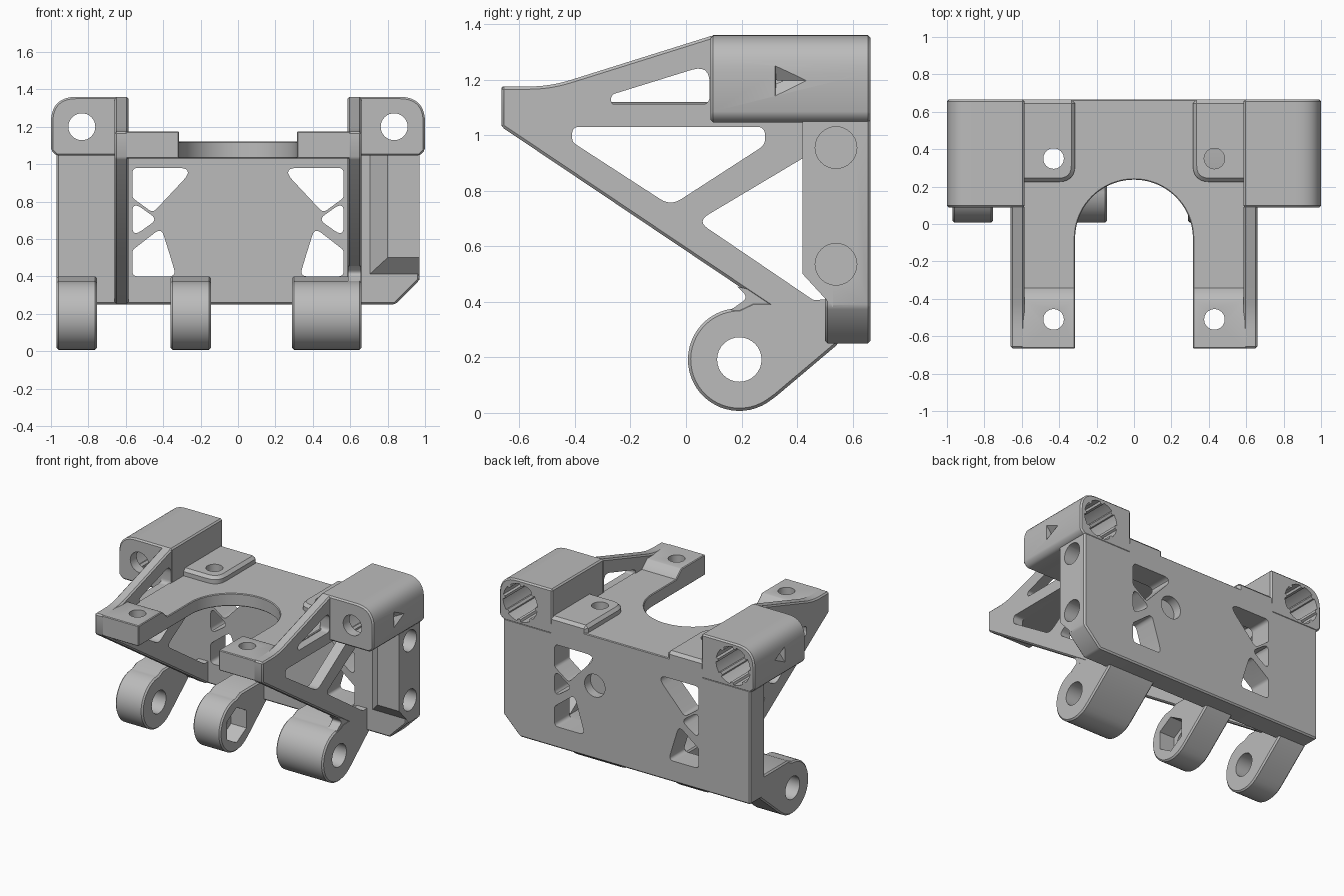
import bpy, bmesh, math
from mathutils import Vector

cube = bpy.data.objects.get("Cube")
if cube:
    bpy.data.objects.remove(cube)

grey = bpy.data.materials.new("plain grey")
grey.use_nodes = True
grey.diffuse_color = (0.5, 0.5, 0.5, 1)
grey.node_tree.nodes["Principled BSDF"].inputs["Base Color"].default_value = (0.5, 0.5, 0.5, 1)


def rounded(pts, r=0.03, n=6):
    """Polygon with every corner rounded; a third value overrides the radius."""
    out = []
    for i, p in enumerate(pts):
        c = Vector(p[:2])
        a = Vector(pts[i - 1][:2]) - c
        b = Vector(pts[(i + 1) % len(pts)][:2]) - c
        rad = p[2] if len(p) > 2 else r
        if rad == 0:
            out.append(c)
            continue
        t = min(rad / math.tan(a.angle(b) / 2), 0.48 * a.length, 0.48 * b.length)
        p1, p2 = c + a.normalized() * t, c + b.normalized() * t
        for k in range(n + 1):
            u = k / n
            out.append(p1 * (1 - u) ** 2 + c * 2 * u * (1 - u) + p2 * u * u)
    return out


def circle(cx, cy, r, n=32, start=0.0, sweep=math.tau):
    return [(cx + r * math.cos(start + sweep * k / n),
             cy + r * math.sin(start + sweep * k / n)) for k in range(n)]


def flip(pts, s):
    return [(s * p[0], *p[1:]) for p in pts]


def make(name, bm):
    bmesh.ops.recalc_face_normals(bm, faces=bm.faces)
    me = bpy.data.meshes.new(name)
    bm.to_mesh(me)
    bm.free()
    me.materials.append(grey)
    ob = bpy.data.objects.new(name, me)
    bpy.context.collection.objects.link(ob)
    return ob


def apply(ob, mod):
    bpy.context.view_layer.objects.active = ob
    bpy.ops.object.modifier_apply(modifier=mod.name)


def prism(name, axis, pts, lo, hi, bevel=0.0):
    """Extrude a flat profile along an axis; profiles are (y,z), (x,z) or (x,y)."""
    place = {"x": lambda a, b: (lo, a, b), "y": lambda a, b: (a, lo, b),
             "z": lambda a, b: (a, b, lo)}[axis]
    bm = bmesh.new()
    face = bm.faces.new([bm.verts.new(place(p[0], p[1])) for p in pts])
    new = bmesh.ops.extrude_face_region(bm, geom=[face])["geom"]
    for v in new:
        if isinstance(v, bmesh.types.BMVert):
            v.co["xyz".index(axis)] = hi
    ob = make(name, bm)
    if bevel:
        mod = ob.modifiers.new("edge", "BEVEL")
        mod.width, mod.segments = bevel, 1
        mod.limit_method, mod.angle_limit = "ANGLE", math.radians(40)
        mod.use_clamp_overlap = False
        apply(ob, mod)
    return ob


def combine(ob, others, operation="DIFFERENCE"):
    for other in others:
        other.hide_render = True
        mod = ob.modifiers.new("cut", "BOOLEAN")
        mod.operation, mod.object, mod.solver = operation, other, "EXACT"
        apply(ob, mod)
        bpy.data.objects.remove(other)


def hull(name, verts):
    bm = bmesh.new()
    bmesh.ops.convex_hull(bm, input=[bm.verts.new(v) for v in verts])
    return make(name, bm)


parts = []
EDGE = 0.01
REAR, FRONT = 0.665, -0.665

# Back plate with the tapered boss on its left end
back = prism("back_plate", "y", [(-0.97, 0.25), (0.84, 0.25), (0.97, 0.38),
             (0.97, 1.06), (-0.97, 1.06)], 0.5, REAR, EDGE)
boss = hull("boss", [(x, y, z) for y, x0, z0 in ((0.42, 0.8, 0.5), (0.53, 0.67, 0.38))
                     for x in (x0, 0.97) for z in (z0, 1.06)])
combine(back, [boss], "UNION")

# Plate windows, side screw holes and a shallow round pocket
windows = [
    [(0.565, 0.98), (0.23, 0.98, 0.04), (0.455, 0.74), (0.565, 0.82)],
    [(0.565, 0.8), (0.43, 0.705), (0.565, 0.61)],
    [(0.565, 0.4), (0.33, 0.4), (0.36, 0.5, 0.1), (0.41, 0.66), (0.565, 0.54)],
]
cuts = [prism("cut", "y", rounded(flip(w, s), 0.03), 0.4, 0.8)
        for w in windows for s in (-1, 1)]
cuts += [prism("cut", "x", circle(0.54, z, 0.075), 0.82, 1.1) for z in (0.535, 0.955)]
cuts.append(prism("cut", "y", circle(0.25, 0.77, 0.08), 0.6, 0.8))
combine(back, cuts)
parts.append(back)

# Top plate with the U-shaped opening
opening = [(0.315, FRONT)] + circle(0, -0.078, 0.315, 40, 0, math.pi) + [(-0.315, -0.078), (-0.315, FRONT)]
top = prism("top_plate", "z", [(-0.6, REAR), (-0.6, FRONT)] + opening[::-1]
            + [(0.6, FRONT), (0.6, REAR)], 1.03, 1.12, 0.005)
combine(top, [prism("cut", "z", circle(s * 0.43, y, 0.055), 0.95, 1.3)
              for s in (-1, 1) for y in (-0.51, 0.35)])
parts.append(top)

# Truss outline and its openings, as (y, z)
truss = [(FRONT, 1.03, 0), (FRONT, 1.175, 0), (-0.49, 1.175, 0.5), (0.1, 1.36, 0),
         (0.1, 1.06, 0), (0.56, 1.06, 0), (0.56, 0.255, 0), (0.49, 0.255, 0)]
truss_holes = [
    [(-0.27, 1.11), (0.085, 1.11), (0.085, 1.255, 0.05), (-0.27, 1.145)],
    [(-0.41, 1.03), (0.285, 1.03, 0.045), (0.285, 0.965, 0.045), (-0.055, 0.745, 0.07), (-0.41, 0.975)],
    [(0.04, 0.69), (0.51, 0.97, 0), (0.51, 0.41, 0), (0.46, 0.405)],
]

for s, side in ((-1, "right"), (1, "left")):
    # Triangular side wall
    lo, hi = sorted((s * 0.585, s * 0.66))
    wall = prism(side + "_truss_wall", "x", rounded(truss), lo, hi, EDGE)
    combine(wall, [prism("cut", "x", rounded(h, 0.03), lo - 0.1, hi + 0.1) for h in truss_holes])
    parts.append(wall)

    # Raised mounting pads on the top plate
    lo, hi = sorted((s * 0.315, s * 0.6))
    front = prism(side + "_front_pad", "x", [(FRONT, 1.09), (FRONT, 1.175), (-0.4, 1.175),
                  (-0.34, 1.12), (-0.34, 1.09)], lo, hi, 0.005)
    rear = prism(side + "_rear_pad", "z", rounded(flip([(0.315, REAR, 0), (0.315, 0.225, 0.09),
                 (0.61, 0.225, 0), (0.61, REAR, 0)], s)), 1.09, 1.17, 0.02)
    for pad, y in ((front, -0.51), (rear, 0.35)):
        combine(pad, [prism("cut", "z", circle(s * 0.43, y, 0.055), 1, 1.3)])
        parts.append(pad)

    # Rod housing: rounded outer corner, grooved bore, arrow notch
    house = prism(side + "_rod_housing", "y", rounded(flip([(0.585, 1.045, 0), (0.97, 1.045, 0),
                  (1.0, 1.075, 0), (1.0, 1.36, 0.16), (0.585, 1.36, 0)], s), n=10), 0.088, REAR, EDGE)
    bore = []
    for k in range(8):
        for r, a in ((0.12, 0.0), (0.12, 0.2), (0.135, 0.25), (0.135, 0.6), (0.135, 0.95)):
            t = math.tau * (k + a) / 8
            bore.append((s * 0.835 + r * math.cos(t), 1.2 + r * math.sin(t)))
    notch = [(1.01, 0.32, 1.265), (1.01, 0.32, 1.127), (1.01, 0.46, 1.196), (0.96, 0.325, 1.196)]
    combine(house, [prism("cut", "y", circle(s * 0.835, 1.2, 0.072), 0, 0.8),
                    prism("cut", "y", bore, 0.16, 0.8), hull("cut", flip(notch, s))])
    parts.append(house)

# Hinge knuckles under the back plate
knuckle = circle(0.192, 0.192, 0.185, 32, math.radians(90), math.radians(220)) + [
    (0.325, 0.06), (0.55, 0.25), (0.55, 0.4), (0.24, 0.4)]
for name, lo, hi in (("right_hinge", -0.97, -0.755), ("middle_hinge", -0.36, -0.145),
                     ("left_hinge", 0.29, 0.66)):
    hinge = prism(name, "x", knuckle, lo, hi, EDGE)
    cuts = [prism("cut", "x", circle(0.192, 0.192, 0.08), lo - 0.1, hi + 0.1)]
    if name == "middle_hinge":
        cuts.append(prism("cut", "x", circle(0.192, 0.192, 0.125, 6, math.pi / 6), hi - 0.12, hi + 0.1))
    combine(hinge, cuts)
    parts.append(hinge)

# Small fillet where the left wall meets its hinge
parts.append(prism("hinge_fillet", "x", rounded([(0.16, 0.37, 0), (0.225, 0.415, 0.04),
             (0.185, 0.455, 0), (0.32, 0.42, 0), (0.32, 0.36, 0)]), 0.587, 0.658))

# Smooth curves, sharp edges kept
for ob in bpy.context.view_layer.objects:
    ob.select_set(ob in parts)
bpy.context.view_layer.objects.active = parts[0]
bpy.ops.object.shade_smooth_by_angle(angle=math.radians(30))
